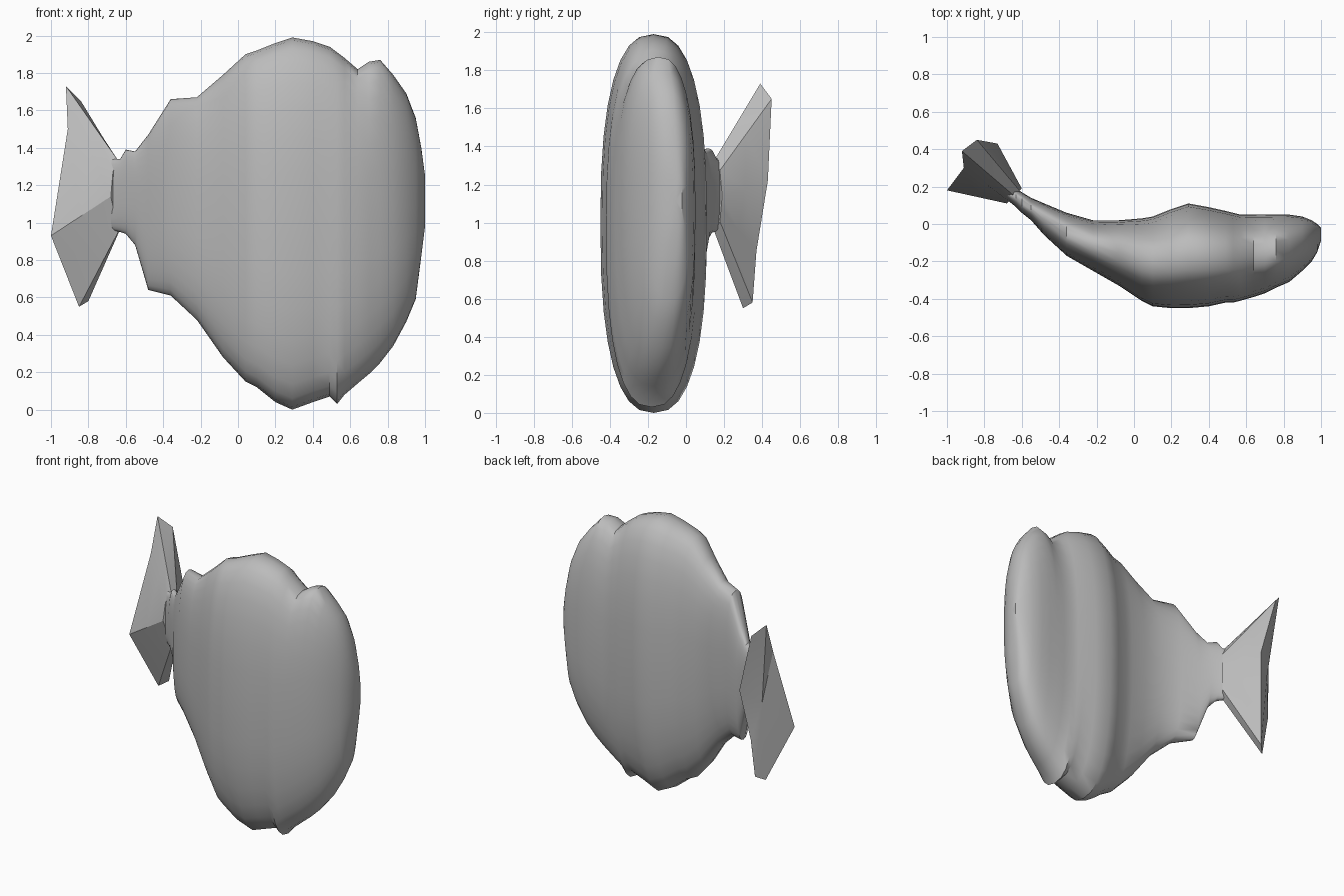
import bpy
import bmesh
import math
from mathutils import Vector

default_cube = bpy.data.objects.get("Cube")
if default_cube:
    bpy.data.objects.remove(default_cube, do_unlink=True)

# Single matte colour
grey = bpy.data.materials.new("plain_grey")
grey.use_nodes = True
tone = (0.5, 0.5, 0.5, 1)
grey.diffuse_color = tone
grey.node_tree.nodes["Principled BSDF"].inputs["Base Color"].default_value = tone

SIDES = 32


def rounded_section(x, low, high, front, back, power=2.5):
    """Superellipse ring across the body at one station along x."""
    ring = []
    for i in range(SIDES):
        angle = math.tau * i / SIDES
        c, s = math.cos(angle), math.sin(angle)
        y = math.copysign(abs(c) ** (2 / power), c)
        z = math.copysign(abs(s) ** (2 / power), s)
        ring.append(Vector((x,
                            (front + back) / 2 + y * (back - front) / 2,
                            (low + high) / 2 + z * (high - low) / 2)))
    return ring


def loft(name, rings, crease):
    """Skin a list of equal rings, closing each end with a fan."""
    bm = bmesh.new()
    loops = [[bm.verts.new(p) for p in ring] for ring in rings]
    count = len(loops[0])
    for a, b in zip(loops, loops[1:]):
        for i in range(count):
            j = (i + 1) % count
            bm.faces.new((a[i], a[j], b[j], b[i]))
    for ring in (loops[0], loops[-1]):
        middle = sum((v.co for v in ring), Vector()) / count
        hub = bm.verts.new(middle)
        for i in range(count):
            bm.faces.new((ring[i], ring[(i + 1) % count], hub))
    bmesh.ops.recalc_face_normals(bm, faces=bm.faces)
    mesh = bpy.data.meshes.new(name)
    bm.to_mesh(mesh)
    bm.free()
    mesh.materials.append(grey)
    obj = bpy.data.objects.new(name, mesh)
    bpy.context.collection.objects.link(obj)
    bpy.ops.object.select_all(action="DESELECT")
    obj.select_set(True)
    bpy.context.view_layer.objects.active = obj
    bpy.ops.object.shade_smooth_by_angle(angle=math.radians(crease))
    return obj


# Body stations: x, underside, top, front face, back face
stations = [
    (-.68, .96, 1.34, .13, .22),
    (-.63, .95, 1.34, .09, .19),
    (-.60, .94, 1.39, .06, .17),
    (-.55, .88, 1.38, .02, .14),
    (-.48, .64, 1.47, -.06, .11),
    (-.36, .61, 1.66, -.17, .06),
    (-.22, .48, 1.67, -.25, .02),
    (-.08, .28, 1.79, -.33, .02),
    (.04, .15, 1.90, -.41, .03),
    (.10, .12, 1.92, -.44, .04),
    (.20, .04, 1.96, -.45, .08),
    (.29, .0, 1.99, -.45, .11),
    (.40, .04, 1.97, -.44, .09),
    (.49, .07, 1.94, -.42, .07),
    (.53, .03, 1.91, -.42, .06),
    (.57, .08, 1.88, -.41, .05),
    (.64, .14, 1.82, -.39, .05),
    (.70, .19, 1.86, -.37, .05),
    (.76, .25, 1.87, -.34, .05),
    (.83, .34, 1.79, -.31, .05),
    (.90, .47, 1.69, -.25, .04),
    (.95, .59, 1.56, -.20, .02),
    (.98, .82, 1.40, -.15, .0),
    (1, .98, 1.25, -.09, -.02),
]
loft("body", [rounded_section(*s) for s in stations], 40)

# Tail fin: a thin root flaring to a faceted blunt end
fin_end = [Vector(p) for p in (
    (-.92, .39, 1.73), (-.84, .45, 1.65), (-.73, .43, 1.22), (-.78, .37, .85),
    (-.80, .35, .58), (-.85, .30, .55), (-1, .18, .93), (-.91, .30, 1.5))]
root_centre = Vector((-.64, .15, 1.14))
across = Vector((.04, .04, 0))
fin_root = []
for i in range(len(fin_end)):
    turn = math.tau * i / len(fin_end)
    fin_root.append(root_centre + across * math.sin(turn)
                    + Vector((0, 0, .19 * math.cos(turn))))
fin_root[5], fin_root[4] = fin_root[4], fin_root[3]
fin_root[3] = fin_root[2].lerp(fin_root[4], .5)
fin_middle = [a.lerp(b, .5) for a, b in zip(fin_root, fin_end)]
loft("tail_fin", [fin_root, fin_middle, fin_end], 25)
